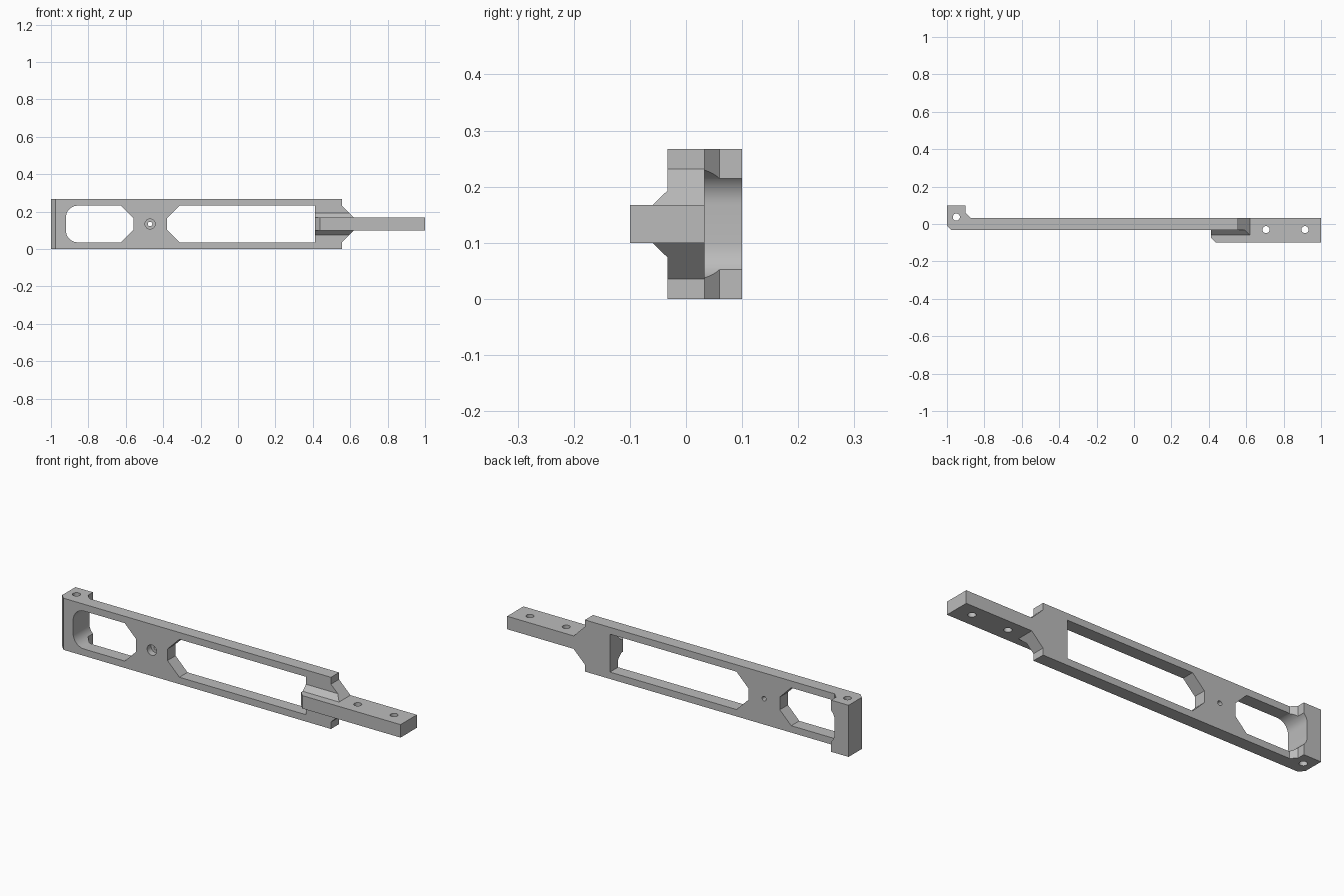
import bpy, bmesh, math

cube = bpy.data.objects.get("Cube")
if cube:
    bpy.data.objects.remove(cube, do_unlink=True)

H = 0.267            # frame height
MID = H / 2
T = 0.033            # half thickness of the plate
ARM = 0.0335         # half height of the arm
WIN = 0.098          # half height of the windows

grey = bpy.data.materials.new("plain grey")
grey.use_nodes = True
colour = (0.5, 0.5, 0.5, 1)
grey.diffuse_color = colour
grey.node_tree.nodes["Principled BSDF"].inputs["Base Color"].default_value = colour


def prism(name, points, axis, low, high):
    """Extrude a 2D outline along one axis."""
    place = {"x": lambda a, b, h: (h, a, b),
             "y": lambda a, b, h: (a, h, b),
             "z": lambda a, b, h: (a, b, h)}[axis]
    bm = bmesh.new()
    ends = [[bm.verts.new(place(a, b, h)) for a, b in points] for h in (low, high)]
    n = len(points)
    bm.faces.new(ends[0])
    bm.faces.new(ends[1][::-1])
    for i in range(n):
        j = (i + 1) % n
        bm.faces.new((ends[0][i], ends[0][j], ends[1][j], ends[1][i]))
    bmesh.ops.recalc_face_normals(bm, faces=bm.faces)
    mesh = bpy.data.meshes.new(name)
    bm.to_mesh(mesh)
    bm.free()
    mesh.materials.append(grey)
    obj = bpy.data.objects.new(name, mesh)
    bpy.context.collection.objects.link(obj)
    return obj


def arc(cx, cy, r, start, end, steps):
    return [(cx + r * math.cos(math.radians(start + (end - start) * i / steps)),
             cy + r * math.sin(math.radians(start + (end - start) * i / steps)))
            for i in range(steps + 1)]


def circle(cx, cy, r):
    return arc(cx, cy, r, 0, 360, 32)[:-1]


def mirrored(lower):
    """Complete an outline given its half below the middle height."""
    return lower + [(a, 2 * MID - b) for a, b in reversed(lower)]


def combine(target, other, operation):
    mod = target.modifiers.new("combine", "BOOLEAN")
    mod.operation = operation
    mod.solver = "EXACT"
    mod.object = other
    bpy.ops.object.select_all(action="DESELECT")
    bpy.context.view_layer.objects.active = target
    target.select_set(True)
    bpy.ops.object.modifier_apply(modifier=mod.name)
    bpy.data.objects.remove(other, do_unlink=True)


# Long plate with the thick lug at its end
frame = prism("bracket_frame", [
    (-1, -0.008), (-0.975, -T), (0.555, -T), (0.555, T),
    (-0.873, T), (-0.9, 0.06), (-0.9, 0.1), (-1, 0.1)], "z", 0, H)

# Two windows and the counterbored hole between them
bottom = MID - WIN
r = 0.063
small_window = mirrored(arc(-0.92 + r, bottom + r, r, 180, 270, 12)
                        + [(-0.625, bottom), (-0.56, bottom + 0.065)])
large_window = mirrored([(0.412, bottom), (-0.312, bottom), (-0.38, bottom + 0.068)])
for outline, low, high in (
        (small_window, -0.2, 0.2),
        (large_window, -0.2, 0.2),
        (circle(-0.47, MID, 0.012), -0.2, 0.2),
        (circle(-0.47, MID, 0.027), -0.2, 0.0)):
    combine(frame, prism("cutter", outline, "y", low, high), "DIFFERENCE")

# Tapered root carrying the arm, with sloping gussets
root = prism("arm_root", mirrored([(0.412, bottom), (0.555, bottom), (0.62, MID - ARM)]),
             "y", -0.1, T)
section = prism("cutter", mirrored([
    (T, 0.01), (-T, 0.01), (-T, 0.074), (-0.06, MID - ARM)]), "x", 0.3, 0.8)
combine(root, section, "INTERSECT")
combine(frame, root, "UNION")

# Arm with a chamfered inner corner
arm = prism("arm", [(0.412, -0.073), (0.438, -0.1), (1, -0.1), (1, T), (0.412, T)],
            "z", MID - ARM, MID + ARM)
combine(frame, arm, "UNION")

# Vertical pin holes
for x, y in ((-0.95, 0.037), (0.706, -0.03), (0.914, -0.03)):
    combine(frame, prism("cutter", circle(x, y, 0.019), "z", -0.1, H + 0.1), "DIFFERENCE")

bpy.ops.object.select_all(action="DESELECT")
frame.select_set(True)
bpy.context.view_layer.objects.active = frame
bpy.ops.object.shade_smooth_by_angle(angle=math.radians(30))
